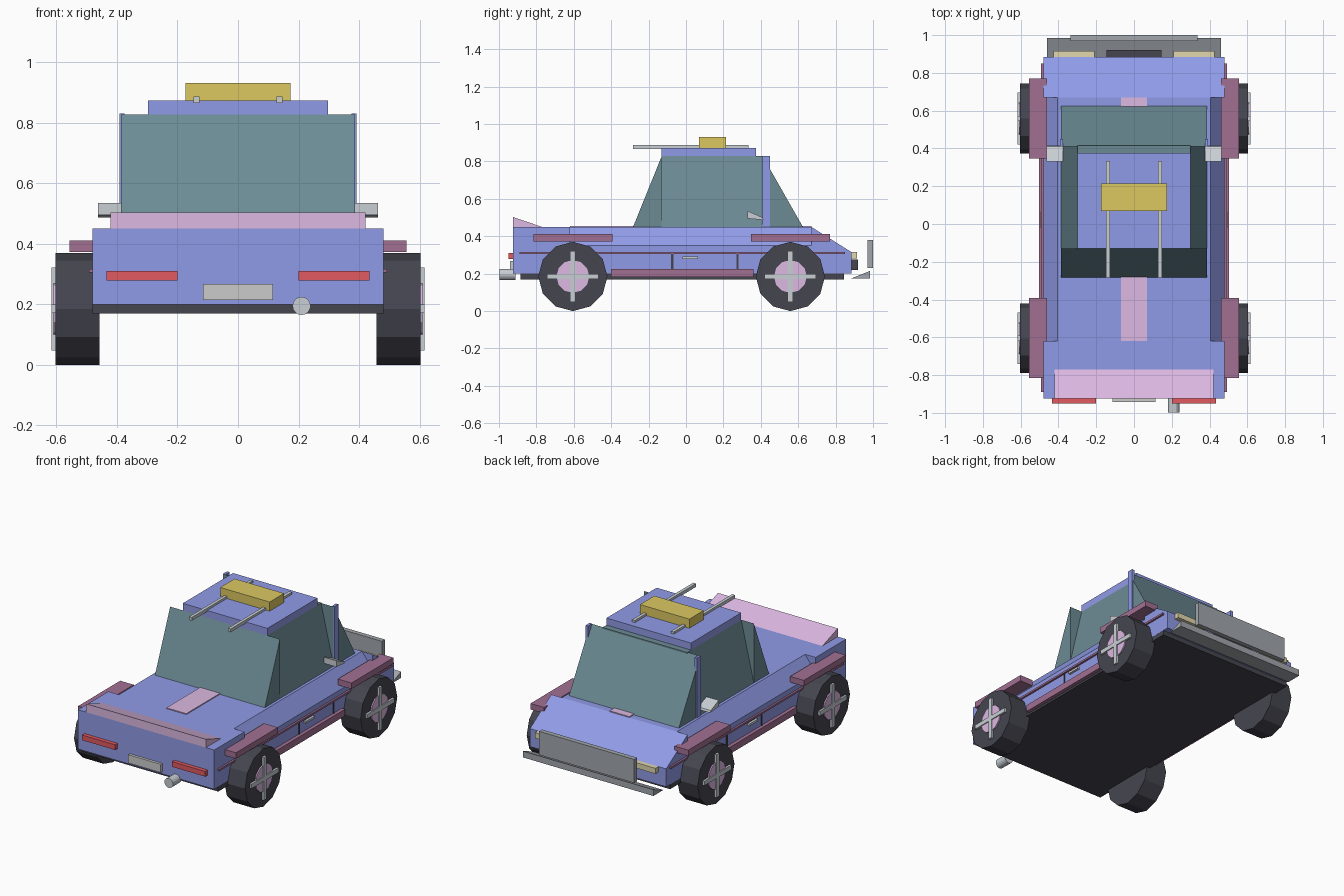
import bpy, bmesh
from math import pi
from mathutils import Matrix

if "Cube" in bpy.data.objects:
    bpy.data.objects.remove(bpy.data.objects["Cube"])


def mat(name, rgb):
    m = bpy.data.materials.new(name)
    m.diffuse_color = (*rgb, 1)
    m.use_nodes = True
    m.node_tree.nodes["Principled BSDF"].inputs["Base Color"].default_value = m.diffuse_color
    return m


BLUE = mat("blue paint", (0.28, 0.33, 0.80))
GLASS = mat("glass", (0.15, 0.26, 0.30))
DARK = mat("dark rubber", (0.06, 0.06, 0.08))
MAUVE = mat("mauve trim", (0.36, 0.16, 0.29))
PINK = mat("pink trim", (0.72, 0.48, 0.76))
RED = mat("red lamp", (0.75, 0.10, 0.12))
CREAM = mat("cream lamp", (0.75, 0.68, 0.42))
YELLOW = mat("yellow", (0.72, 0.58, 0.12))
SILVER = mat("silver", (0.58, 0.62, 0.66))
STEEL = mat("steel", (0.36, 0.39, 0.42))
PLATE = mat("plate", (0.60, 0.60, 0.58))


def finish(name, bm, m):
    bmesh.ops.recalc_face_normals(bm, faces=bm.faces)
    me = bpy.data.meshes.new(name)
    bm.to_mesh(me)
    bm.free()
    ob = bpy.data.objects.new(name, me)
    bpy.context.collection.objects.link(ob)
    if m:
        me.materials.append(m)
    return ob


def prism(name, pts, lo, hi, m, axis="x"):
    """Extrude a profile: (y, z) points along x, or (x, z) points along y."""
    bm = bmesh.new()
    place = (lambda p, t: (t, p[0], p[1])) if axis == "x" else (lambda p, t: (p[0], t, p[1]))
    a = [bm.verts.new(place(p, lo)) for p in pts]
    b = [bm.verts.new(place(p, hi)) for p in pts]
    bm.faces.new(a)
    bm.faces.new(b)
    for i in range(len(pts)):
        j = (i + 1) % len(pts)
        bm.faces.new((a[i], a[j], b[j], b[i]))
    return finish(name, bm, m)


def box(name, x, y, z, m):
    return prism(name, [(y[0], z[0]), (y[1], z[0]), (y[1], z[1]), (y[0], z[1])], x[0], x[1], m)


def cyl(name, centre, r, depth, sides, m, axis="x"):
    bm = bmesh.new()
    bmesh.ops.create_cone(bm, cap_ends=True, segments=sides, radius1=r, radius2=r, depth=depth)
    rot = Matrix.Rotation(pi / 2, 4, "Y" if axis == "x" else "X")
    bmesh.ops.transform(bm, matrix=Matrix.Translation(centre) @ rot, verts=bm.verts)
    return finish(name, bm, m)


def span(s, a, b):
    return tuple(sorted((s * a, s * b)))


# Main body with sloped shoulders cut along the middle
body = prism("body", [(-0.925, 0.2), (0.885, 0.2), (0.885, 0.315), (0.67, 0.45), (-0.925, 0.45)],
             -0.48, 0.48, BLUE)
for s in (-1, 1):
    cut = prism("shoulder_cutter", [(s * 0.405, 0.45), (s * 0.363, 0.52), (s * 0.60, 0.52),
                                    (s * 0.60, 0.35), (s * 0.48, 0.35)], -0.62, 0.67, None, "y")
    cut.hide_render = True
    cut.hide_viewport = True
    mod = body.modifiers.new("shoulder", "BOOLEAN")
    mod.operation = "DIFFERENCE"
    mod.solver = "EXACT"
    mod.object = cut
box("underbody", (-0.48, 0.48), (-0.885, 0.845), (0.17, 0.203), DARK)
box("centre_stripe", (-0.07, 0.07), (-0.62, 0.67), (0.44, 0.456), PINK)
prism("spoiler", [(-0.925, 0.45), (-0.77, 0.45), (-0.925, 0.503)], -0.422, 0.422, PINK)

# Cabin: glass wedges, tapered sides, roof
prism("sloped_window_a", [(-0.283, 0.45), (-0.13, 0.45), (-0.13, 0.828)], -0.387, 0.387, GLASS)
prism("sloped_window_b", [(0.625, 0.45), (0.41, 0.45), (0.41, 0.828)], -0.387, 0.387, GLASS)
prism("side_windows", [(-0.387, 0.45), (0.387, 0.45), (0.298, 0.828), (-0.298, 0.828)],
      -0.13, 0.415, GLASS, "y")
box("roof", (-0.298, 0.298), (-0.13, 0.375), (0.828, 0.873), BLUE)
box("roof_box", (-0.174, 0.174), (0.07, 0.215), (0.873, 0.931), YELLOW)

# Lamps, plates, exhaust and bumper
box("number_plate", (-0.115, 0.115), (-0.942, -0.925), (0.215, 0.268), PLATE)
cyl("exhaust", (0.21, -0.955, 0.195), 0.03, 0.085, 16, SILVER, "y")
box("grille", (-0.145, 0.145), (0.885, 0.92), (0.22, 0.275), DARK)
box("push_bar", (-0.335, 0.335), (0.97, 1.0), (0.23, 0.38), STEEL)
prism("bumper_lip", [(0.885, 0.175), (0.985, 0.175), (0.985, 0.215)], -0.46, 0.46, STEEL)

# Paired parts
for s in (-1, 1):
    box("roof_rail", span(s, 0.127, 0.147), (-0.283, 0.333), (0.866, 0.887), SILVER)
    box("pillar", span(s, 0.375, 0.392), (0.41, 0.45), (0.45, 0.83), BLUE)
    box("red_lamp", span(s, 0.2, 0.434), (-0.95, -0.925), (0.278, 0.311), RED)
    box("headlamp", span(s, 0.21, 0.425), (0.88, 0.915), (0.28, 0.315), CREAM)
    box("side_skirt", span(s, 0.475, 0.503), (-0.40, 0.36), (0.183, 0.226), MAUVE)
    box("rub_strip", span(s, 0.475, 0.492), (-0.89, 0.85), (0.305, 0.317), MAUVE)
    box("door_handle", span(s, 0.475, 0.495), (-0.02, 0.065), (0.278, 0.292), SILVER)
    prism("mirror", [(0.33, 0.535), (0.33, 0.495), (0.415, 0.487), (0.41, 0.5)],
          *span(s, 0.375, 0.462), SILVER)
    for y in (-0.073, 0.275):
        box("door_gap", span(s, 0.475, 0.484), (y - 0.006, y + 0.006), (0.226, 0.305), DARK)
    for y in (-0.605, 0.558):
        box("fender", span(s, 0.46, 0.556), (y - 0.21, y + 0.213), (0.373, 0.411), MAUVE)
        cyl("tyre", (s * 0.53, y, 0.185), 0.185, 0.145, 12, DARK)
        cyl("hub", (s * 0.555, y, 0.185), 0.088, 0.11, 12, PINK)
        box("spoke_vertical", span(s, 0.595, 0.616), (y - 0.014, y + 0.014), (0.048, 0.322), SILVER)
        box("spoke_horizontal", span(s, 0.595, 0.616), (y - 0.137, y + 0.137), (0.171, 0.199), SILVER)
